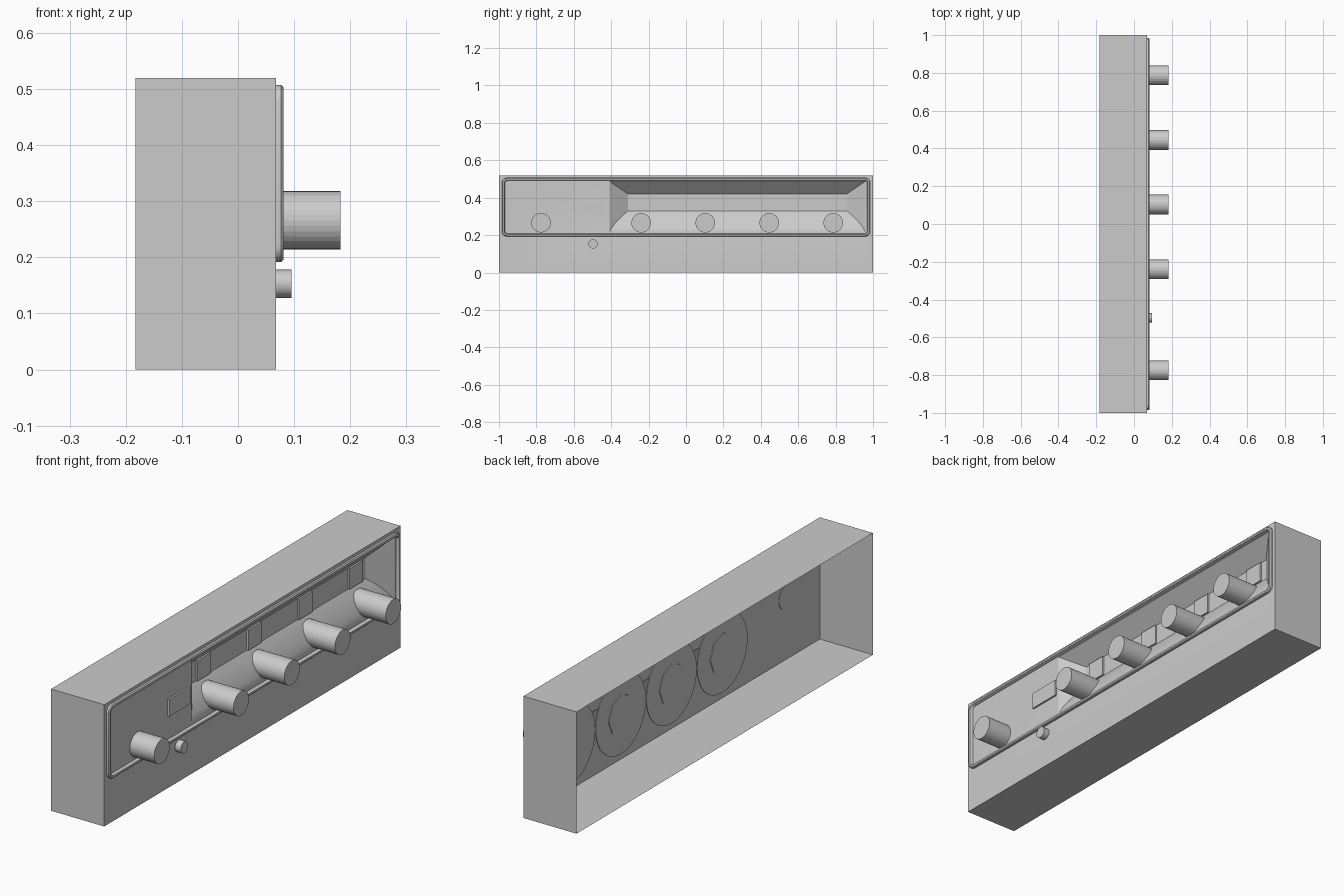
import bpy, bmesh, math
from mathutils import Matrix

if "Cube" in bpy.data.objects:
    bpy.data.objects.remove(bpy.data.objects["Cube"])

grey = bpy.data.materials.new("plain grey")
grey.diffuse_color = (0.6, 0.6, 0.6, 1)
grey.use_nodes = True
grey.node_tree.nodes["Principled BSDF"].inputs["Base Color"].default_value = grey.diffuse_color

BACK, FACE = -0.183, 0.068
KNOB_YS = [-0.24, 0.103, 0.445, 0.787]   # knobs along the recess


def finish(bm, name, recalc=True):
    bmesh.ops.remove_doubles(bm, verts=bm.verts, dist=1e-5)
    if recalc:
        bmesh.ops.recalc_face_normals(bm, faces=bm.faces)
    me = bpy.data.meshes.new(name)
    bm.to_mesh(me)
    bm.free()
    me.materials.append(grey)
    ob = bpy.data.objects.new(name, me)
    bpy.context.collection.objects.link(ob)
    return ob


def face(bm, *pts):
    return bm.faces.new([bm.verts.new(p) for p in pts])


def box(name, x0, x1, y0, y1, z0, z1):
    bm = bmesh.new()
    m = Matrix.Translation(((x0 + x1) / 2, (y0 + y1) / 2, (z0 + z1) / 2))
    m = m @ Matrix.Diagonal((x1 - x0, y1 - y0, z1 - z0, 1))
    bmesh.ops.create_cube(bm, size=1, matrix=m)
    return finish(bm, name)


def cylinder(name, x0, x1, y, z, r, sides):
    bm = bmesh.new()
    m = Matrix.Translation(((x0 + x1) / 2, y, z)) @ Matrix.Rotation(math.pi / 2, 4, 'Y')
    bmesh.ops.create_cone(bm, cap_ends=True, segments=sides, radius1=r, radius2=r,
                          depth=x1 - x0, matrix=m)
    return finish(bm, name)


def rounded_rect(y0, y1, z0, z1, r, n=5):
    pts = []
    for i, (cy, cz) in enumerate([(y1 - r, z1 - r), (y0 + r, z1 - r),
                                  (y0 + r, z0 + r), (y1 - r, z0 + r)]):
        for k in range(n + 1):
            a = math.pi / 2 * (i + k / n)
            pts.append((cy + r * math.cos(a), cz + r * math.sin(a)))
    return pts


# Casing: four walls with an open back
bm = bmesh.new()
for z in (0, 0.52):
    face(bm, (BACK, -1, z), (FACE, -1, z), (FACE, 1, z), (BACK, 1, z))
for y in (-1, 1):
    face(bm, (BACK, y, 0), (FACE, y, 0), (FACE, y, 0.52), (BACK, y, 0.52))

# Front panel surrounding the recess mouth
Y0, Y1, Z0, Z1 = -0.41, 0.96, 0.215, 0.488
ys, zs = [-1, Y0, Y1, 1], [0, Z0, Z1, 0.52]
for i in range(3):
    for j in range(3):
        if (i, j) != (1, 1):
            face(bm, (FACE, ys[i], zs[j]), (FACE, ys[i + 1], zs[j]),
                 (FACE, ys[i + 1], zs[j + 1]), (FACE, ys[i], zs[j + 1]))

# Recess: curved lower slope, flat floor, sloped ends and top
slope = [(0, 0.33), (0.022, 0.302), (0.042, 0.272), (0.058, 0.242), (FACE, Z0)]
ends = [(x, Y0 + 0.1 * (1 - x / FACE), Y1 - 0.1 * (1 - x / FACE), z) for x, z in slope]
for (xa, la, ra, za), (xb, lb, rb, zb) in zip(ends, ends[1:]):
    face(bm, (xa, la, za), (xb, lb, zb), (xb, rb, zb), (xa, ra, za))
l, r = Y0 + 0.1, Y1 - 0.1
face(bm, (0, l, 0.33), (0, r, 0.33), (0, r, 0.42), (0, l, 0.42))
face(bm, (0, l, 0.42), (0, r, 0.42), (FACE, Y1, Z1), (FACE, Y0, Z1))
for side, top, inner in ((1, Y0, l), (2, Y1, r)):
    face(bm, *[(e[0], e[side], e[3]) for e in ends], (FACE, top, Z1), (0, inner, 0.42))
casing = finish(bm, "casing")

# Raised trim around the control area
bm = bmesh.new()
loops = [(FACE, 0, 0.03), (0.077, 0, 0.03), (0.081, 0.004, 0.027),
         (0.081, 0.012, 0.02), (FACE, 0.016, 0.016)]
rings = []
for x, d, rad in loops:
    pts = rounded_rect(-0.985 + d, 0.985 - d, 0.192 + d, 0.507 - d, rad)
    rings.append([bm.verts.new((x, y, z)) for y, z in pts])
for a, b in zip(rings, rings[1:] + rings[:1]):
    for k in range(len(a)):
        k2 = (k + 1) % len(a)
        bm.faces.new((a[k], a[k2], b[k2], b[k]))
trim = finish(bm, "control_trim")

# Control knobs, floor markers and rear mounting discs
cylinder("end_knob", 0.066, 0.183, -0.775, 0.266, 0.052, 32)
for i, y in enumerate(KNOB_YS, 1):
    cylinder(f"knob_{i}", 0.015, 0.183, y, 0.266, 0.052, 32)
    box(f"floor_marker_{i}", 0, 0.008, y - 0.045, y + 0.045, 0.331, 0.419)
    cylinder(f"rear_disc_{i}", -0.004, -0.001, y, 0.25, 0.17, 32)
    cylinder(f"rear_boss_{i}", -0.007, -0.003, y, 0.25, 0.085, 8)

# Display plate and push button
box("display", 0.067, 0.076, -0.572, -0.424, 0.308, 0.38)
cylinder("push_button", 0.066, 0.095, -0.497, 0.153, 0.025, 20)

# Smooth shading with sharp edges kept
for ob in bpy.context.collection.objects:
    ob.select_set(ob.name in ("casing", "control_trim", "push_button"))
bpy.context.view_layer.objects.active = casing
bpy.ops.object.shade_smooth_by_angle(angle=math.radians(25))
